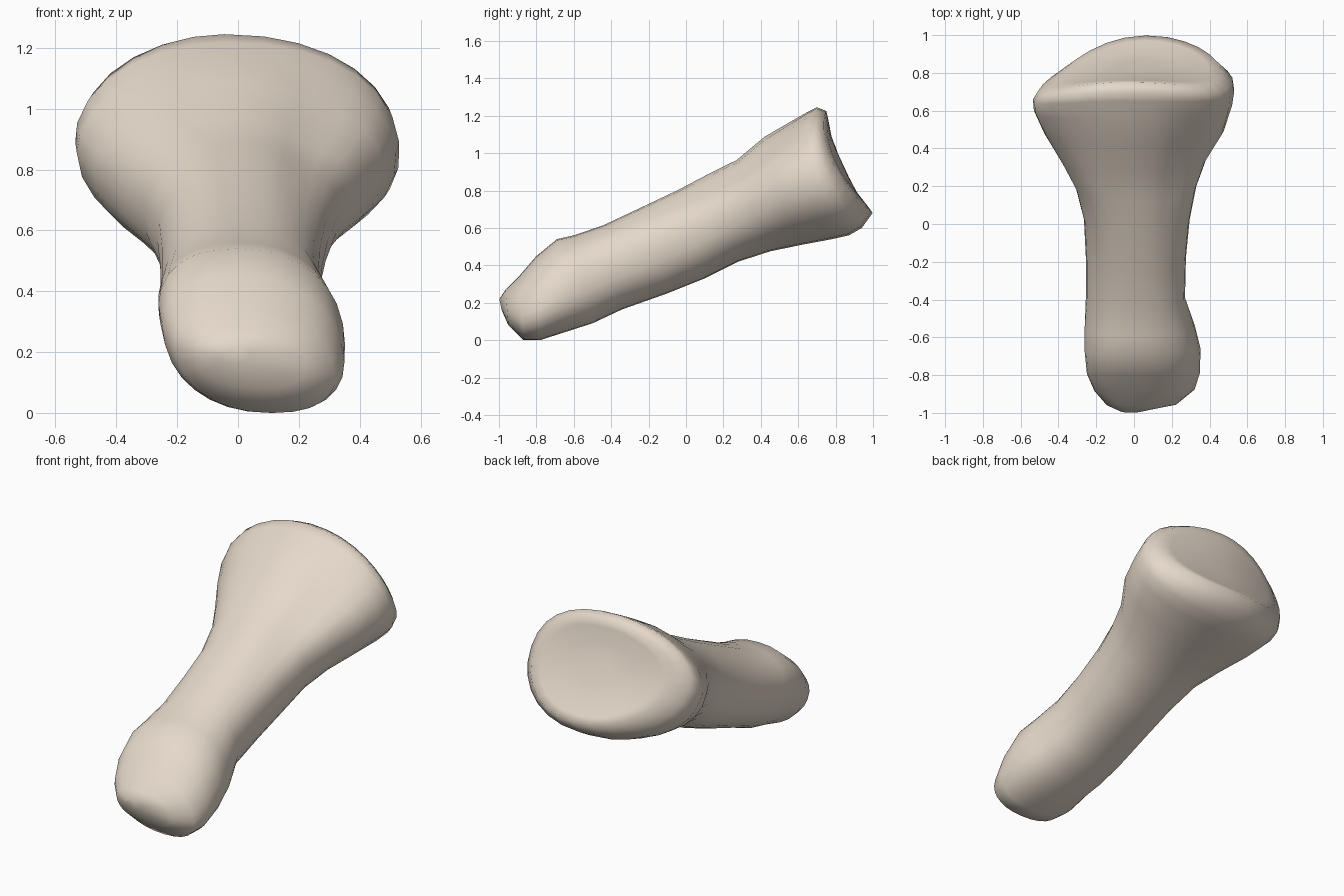
import bpy, bmesh
from math import sin, cos, pi, exp, copysign

if "Cube" in bpy.data.objects:
    bpy.data.objects.remove(bpy.data.objects["Cube"])

N = 28
# sections along the shaft: bottom y, bottom z, top y, top z, left x, right x, sideways lean
SECTIONS = [
    (-.985, .16, -.998, .22, -.07, .04, 0),
    (-.95, .08, -.965, .27, -.14, .22, -.03),
    (-.87, .0, -.89, .345, -.20, .31, -.06),
    (-.78, .0, -.80, .45, -.24, .34, -.06),
    (-.64, .045, -.69, .54, -.255, .345, -.05),
    (-.50, .09, -.60, .56, -.26, .32, -.03),
    (-.34, .165, -.44, .615, -.255, .27, 0),
    (-.10, .25, -.25, .705, -.255, .275, 0),
    (.10, .33, -.05, .80, -.265, .295, 0),
    (.28, .42, .12, .89, -.31, .33, 0),
    (.45, .475, .27, .965, -.385, .385, 0),
    (.62, .51, .42, 1.09, -.475, .475, 0),
    (.78, .54, .56, 1.17, -.53, .52, -.02),
    (.87, .56, .65, 1.22, -.535, .53, -.04),
    (.94, .60, .70, 1.245, -.51, .52, -.05),
    (.998, .68, .75, 1.225, -.43, .46, -.05),
]
# groove beside the front crest, and backward sweep of the joint's sides (left, right)
GROOVE = {7: .03, 8: .06, 9: .11, 10: .15, 11: .13, 12: .06}
SWEEP = {10: (.02, .01), 11: (.04, .03), 12: (.07, .04), 13: (.10, .06), 14: (.12, .08), 15: (.13, .09)}


def ring(i, scale=1.0, dish=0.0):
    yb, zb, yt, zt, xl, xr, lean = SECTIONS[i]
    sl, sr = SWEEP.get(i, (0, 0))
    pts = []
    for k in range(N):
        a = 2 * pi * k / N
        # the flared end has flatter, sloping shoulders
        p = .88
        if i > 10:
            p = 1.08 if pi / 2 < a < pi else .92
        u = copysign(abs(cos(a)) ** p, cos(a))
        v = copysign(abs(sin(a)) ** p, sin(a))
        r = scale * (1 - GROOVE.get(i, 0) * exp(-((a - .9) / .4) ** 2))
        u, v = u * r, v * r
        t = (v + 1) / 2
        x = (xl + xr) / 2 + u * (xr - xl) / 2 + lean * v
        y = yb + (yt - yb) * t - (sl if u < 0 else sr) * u * u - dish
        z = zb + (zt - zb) * t - dish * .45
        pts.append((x, y, z))
    return pts


# bone: shaft with rounded lower end and flared, slightly dished joint face
rings = [ring(i) for i in range(len(SECTIONS))]
rings += [ring(15, .85, .008), ring(15, .55, .028), ring(15, .25, .033)]
bm = bmesh.new()
loops = [[bm.verts.new(p) for p in r] for r in rings]
for lo, hi in zip(loops, loops[1:]):
    for k in range(N):
        j = (k + 1) % N
        bm.faces.new((lo[k], lo[j], hi[j], hi[k]))
bm.faces.new(loops[0][::-1])
bm.faces.new(loops[-1])
bmesh.ops.recalc_face_normals(bm, faces=bm.faces)
for f in bm.faces:
    f.smooth = True
mesh = bpy.data.meshes.new("bone")
bm.to_mesh(mesh)
bm.free()
bone = bpy.data.objects.new("bone", mesh)
bpy.context.collection.objects.link(bone)

# ivory colour
ivory = bpy.data.materials.new("ivory")
ivory.diffuse_color = (.78, .69, .59, 1)
ivory.use_nodes = True
ivory.node_tree.nodes["Principled BSDF"].inputs["Base Color"].default_value = ivory.diffuse_color
mesh.materials.append(ivory)
